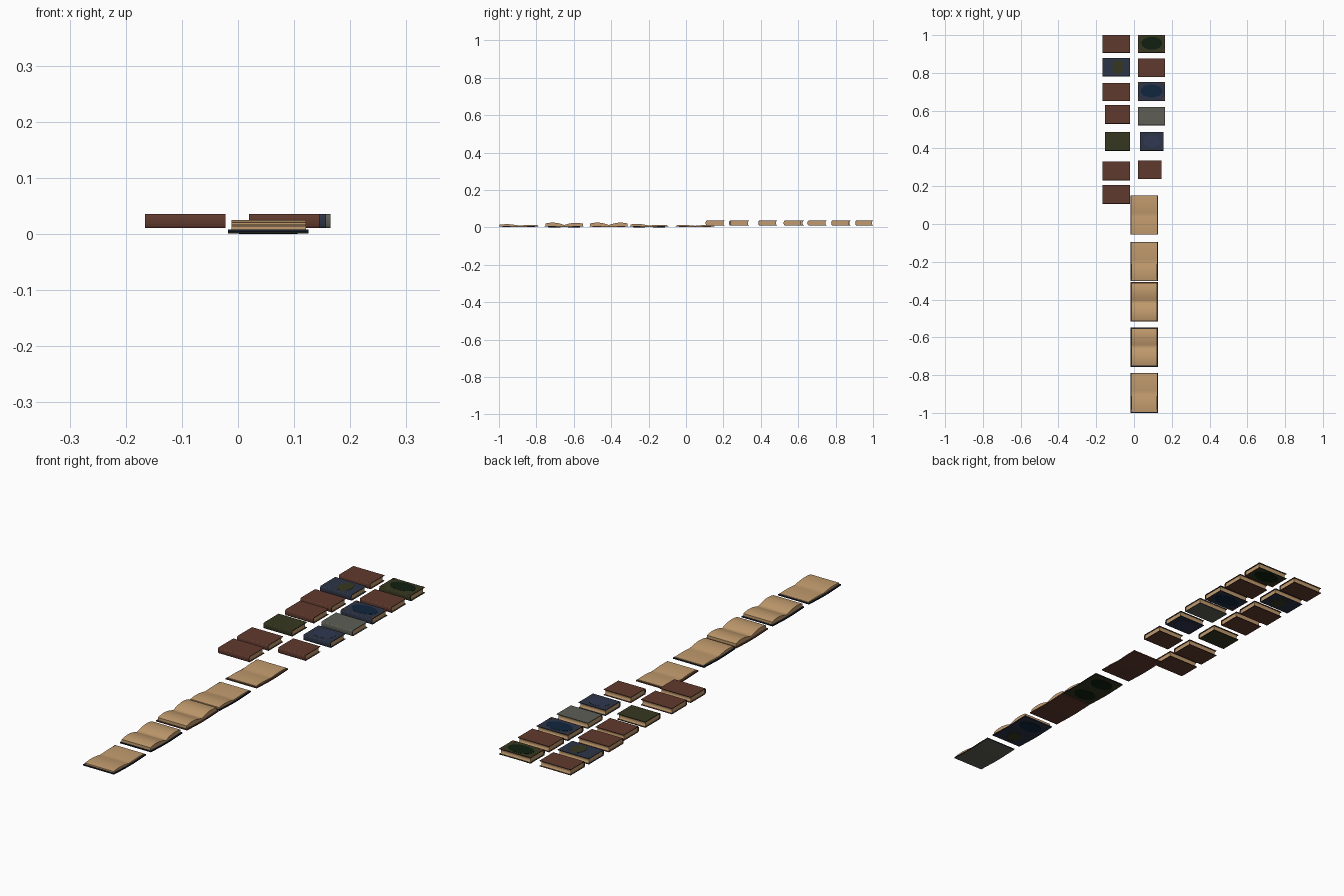
import bpy, math

if "Cube" in bpy.data.objects:
    bpy.data.objects.remove(bpy.data.objects["Cube"])

def mat(name, r, g, b):
    m = bpy.data.materials.new(name)
    m.diffuse_color = (r, g, b, 1)
    m.use_nodes = True
    m.node_tree.nodes["Principled BSDF"].inputs["Base Color"].default_value = m.diffuse_color
    return m

BROWN = mat("brown leather", .118, .042, .027)
NAVY = mat("navy cloth", .026, .034, .060)
OLIVE = mat("olive cloth", .036, .038, .014)
GREY = mat("grey cloth", .112, .112, .094)
PAPER = mat("aged paper", .54, .33, .156)
DGREEN = mat("dark green emblem", .005, .014, .005)
DBLUE = mat("dark blue emblem", .005, .019, .047)
SLATE = mat("slate emblem", .030, .040, .085)
EDGE = mat("dark blue board edge", .008, .014, .028)

def build(name, verts, faces, *mats):
    me = bpy.data.meshes.new(name)
    me.from_pydata(verts, [], faces)
    ob = bpy.data.objects.new(name, me)
    bpy.context.collection.objects.link(ob)
    for m in mats:
        me.materials.append(m)
    return ob

def prism(name, prof, x0, x1, *mats):
    """Extrude a counter-clockwise (y, z) profile along x."""
    n = len(prof)
    verts = [(x0, y, z) for y, z in prof] + [(x1, y, z) for y, z in prof]
    faces = [(i, i + n, (i + 1) % n + n, (i + 1) % n)[::-1] for i in range(n)]
    faces += [tuple(range(n))[::-1], tuple(range(n, 2 * n))]
    return build(name, verts, faces, *mats)

def plate(name, pts, z, m, t=.0006):
    """Thin flat plate with outline pts (x, y), counter-clockwise."""
    n = len(pts)
    verts = [(x, y, z) for x, y in pts] + [(x, y, z + t) for x, y in pts]
    faces = [(i, (i + 1) % n, (i + 1) % n + n, i + n) for i in range(n)]
    faces += [tuple(range(n))[::-1], tuple(range(n, 2 * n))]
    return build(name, verts, faces, m)

def oval(cx, cy, rx, ry, n=24):
    return [(cx + rx * math.cos(2 * math.pi * i / n),
             cy + ry * math.sin(2 * math.pi * i / n)) for i in range(n)]

def corners(name, x0, x1, y0, y1, z, m, s=.018):
    """Triangular leather corners on a cover."""
    for cx, sx in ((x0, 1), (x1, -1)):
        for cy, sy in ((y0, 1), (y1, -1)):
            p = [(cx, cy), (cx + sx * s, cy), (cx, cy + sy * s)]
            plate(name, p if sx * sy > 0 else p[::-1], z, m)

ZB, ZT, T = .0112, .0354, .0024     # closed book bottom, top and board thickness

def closed(x0, x1, y0, y1, m, emblem=None, shape=None, trim=False):
    zm, hh = (ZB + ZT) / 2, (ZT - ZB) / 2

    def spine(d, k):                # rounded spine from bottom to top
        return [(y0 + d + .004 * (1 - math.cos(a)), zm + k * math.sin(a))
                for a in (math.pi / 2 * i / 4 for i in range(-4, 5))]
    # wrap-round cover
    outer, inner = spine(0, hh), spine(T, hh - T)
    prof = [(y1, ZT)] + outer[::-1] + [(y1, ZB), (y1, ZB + T)] + inner + [(y1, ZT - T)]
    prism("closed_book_cover", prof, x0, x1, m)
    # page block with hollow fore edge
    fore = [(y1 - .004 - .003 * math.cos(math.pi / 2 * i / 3),
             zm + (hh - T) * i / 3) for i in range(-3, 4)]
    prism("closed_book_pages", inner + fore[::-1], x0 + .004, x1 - .004, PAPER)
    # painted emblem and corners on both boards
    for z in (ZT, ZB - .0006):
        if emblem:
            plate("cover_emblem", shape, z, emblem)
        if trim:
            corners("cover_corner", x0, x1, y0 + .008, y1, z, BROWN)

# left column
L = -.022
for x0, y0, y1, m in ((-.166, .905, 1.0, BROWN), (-.166, .65, .747, BROWN),
                      (-.153, .53, .63, BROWN), (-.153, .387, .487, OLIVE),
                      (-.166, .23, .33, BROWN), (-.166, .105, .206, BROWN)):
    closed(x0, L, y0, y1, m)
closed(-.166, L, .78, .88, NAVY, OLIVE, oval(-.083, .83, .03, .04, 8))
# right column
closed(.02, .165, .905, 1.0, OLIVE, DGREEN, oval(.094, .957, .055, .034), True)
closed(.02, .165, .777, .877, BROWN)
closed(.02, .165, .65, .752, NAVY, DBLUE, oval(.093, .704, .057, .034), True)
closed(.02, .165, .522, .62, GREY)
closed(.032, .157, .387, .487, NAVY, SLATE, oval(.094, .438, .045, .035))
closed(.02, .145, .237, .337, BROWN)

X0, X1 = -.018, .126               # open book sides

def open_book(y0, y1, yh, hf, hb, m, edge, marks=()):
    # boards, slightly raised at the outer edges; underside in cloth colour
    prof = [(y0, .004), (yh - .02, .0007), (yh + .02, .0007), (y1, .004),
            (y1, .0085), (yh + .02, .005), (yh - .02, .005), (y0, .0085)]
    cover = prism("open_book_cover", prof, X0, X1, m, edge)
    for p in cover.data.polygons:
        p.material_index = 0 if p.normal.z < -.5 else 1
    # two swelling page stacks meeting at the fold
    zh = .006 + .35 * (max(hf, hb) - .006)

    def stack(ye, h):
        pts = []
        for i in range(1, 11):
            t = i / 10
            rise = math.sin(min(1, t / .62) * math.pi / 2)
            fall = max(0, (t - .62) / .38) ** 2 * .3 * (h - .008)
            pts.append((yh + (ye - yh) * t, zh + (h - zh) * rise - fall))
        return pts
    ya, yb = y0 + .004, y1 - .004
    front, back = stack(ya, hf), stack(yb, hb)
    base = [(ya, .008), (yh - .02, .0048), (yh + .02, .0048), (yb, .008)]
    pages = prism("open_book_pages", base + back[::-1] + [(yh, zh)] + front,
                  X0 + .006, X1 - .005, PAPER)
    for p in pages.data.polygons:
        p.use_smooth = p.normal.z > .5
    # emblems on the underside
    for cy, rx, c in marks:
        plate("open_book_emblem", oval(.054, cy, rx, .032), 0, c, .0022)

open_book(-.056, .152, .048, .0125, .0125, BROWN, BROWN)
open_book(-.302, -.094, -.2, .0185, .0125, OLIVE, EDGE,
          ((-.25, .05, DGREEN), (-.145, .05, DGREEN)))
open_book(-.517, -.308, -.412, .0255, .0255, BROWN, BROWN)
open_book(-.756, -.548, -.65, .0255, .0245, NAVY, EDGE,
          ((-.703, .03, OLIVE), (-.6, .052, DBLUE)))
open_book(-1.0, -.788, -.893, .017, .0125, GREY, EDGE)
